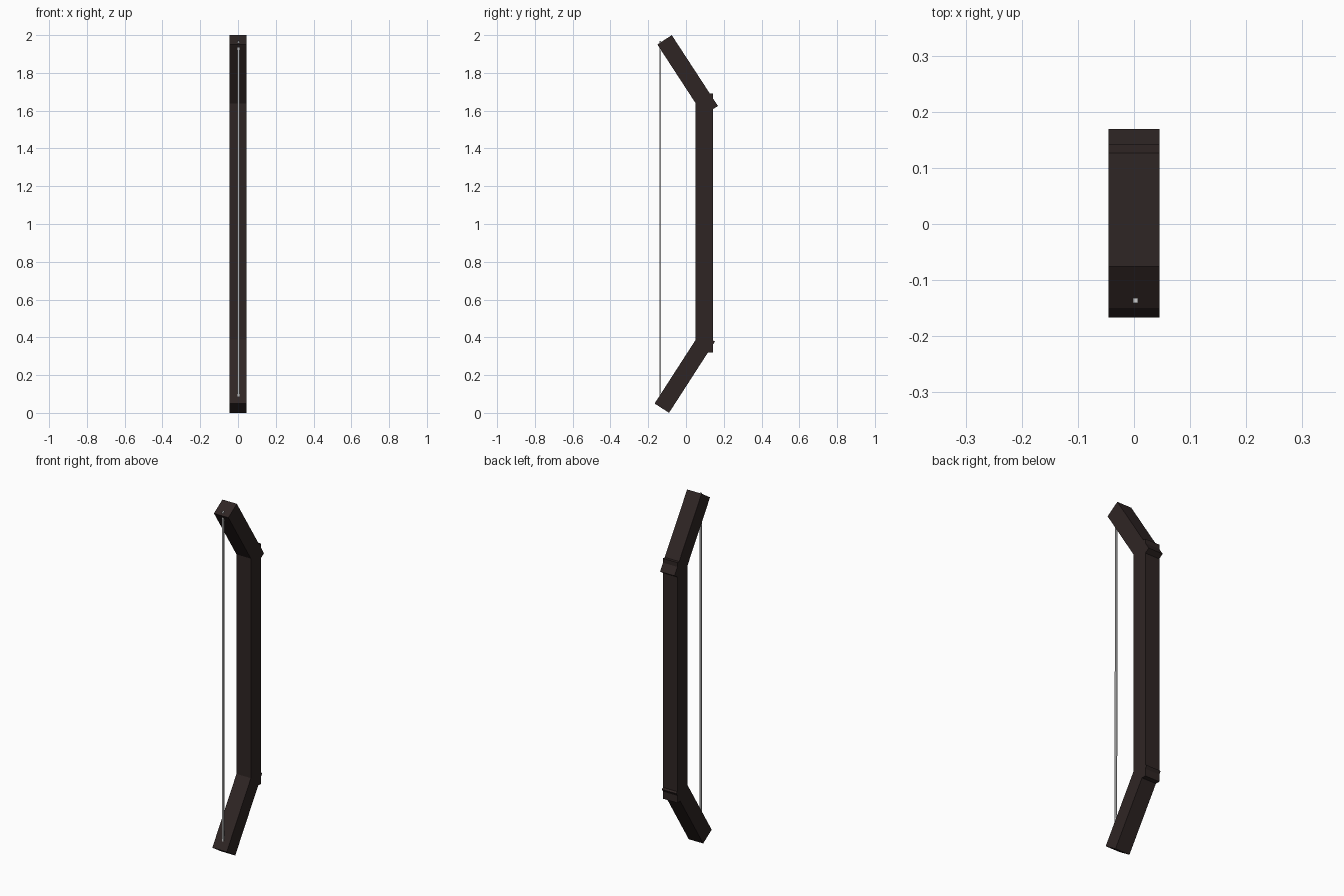
import bpy
from mathutils import Vector

if "Cube" in bpy.data.objects:
    bpy.data.objects.remove(bpy.data.objects["Cube"])


def material(name, rgb):
    m = bpy.data.materials.new(name)
    m.diffuse_color = (*rgb, 1)
    m.use_nodes = True
    m.node_tree.nodes["Principled BSDF"].inputs["Base Color"].default_value = m.diffuse_color
    return m


wood = material("dark wood", (0.028, 0.0185, 0.0175))
cord = material("pale grey cord", (0.6, 0.6, 0.6))


def beam(name, start, end, width, mat, x=0.0):
    """Square flat-faced beam between two (y, z) points in the side plane."""
    a, b = Vector((x, *start)), Vector((x, *end))
    d = b - a
    bpy.ops.mesh.primitive_cube_add(size=1, location=(a + b) / 2)
    o = bpy.context.object
    o.name = name
    # rotate only about x so the cross-section stays square to the front
    o.rotation_euler.x = Vector((0, 1)).angle_signed(Vector((d.y, d.z))) * -1
    o.scale = (width, width, d.length)
    o.data.materials.append(mat)
    return o


# central grip and the two limbs angled toward the front
W = 0.091
beam("grip", (0.097, 0.32), (0.097, 1.69), W, wood)
beam("upper_limb", (0.131, 1.60), (-0.1135, 1.975), W, wood)
beam("lower_limb", (0.115, 0.402), (-0.128, 0.025), W, wood)

# string sunk into both limb ends, tip just poking out of the upper one
beam("bow_string", (-0.137, 0.06), (-0.136, 1.968), 0.009, cord, x=0.003)
